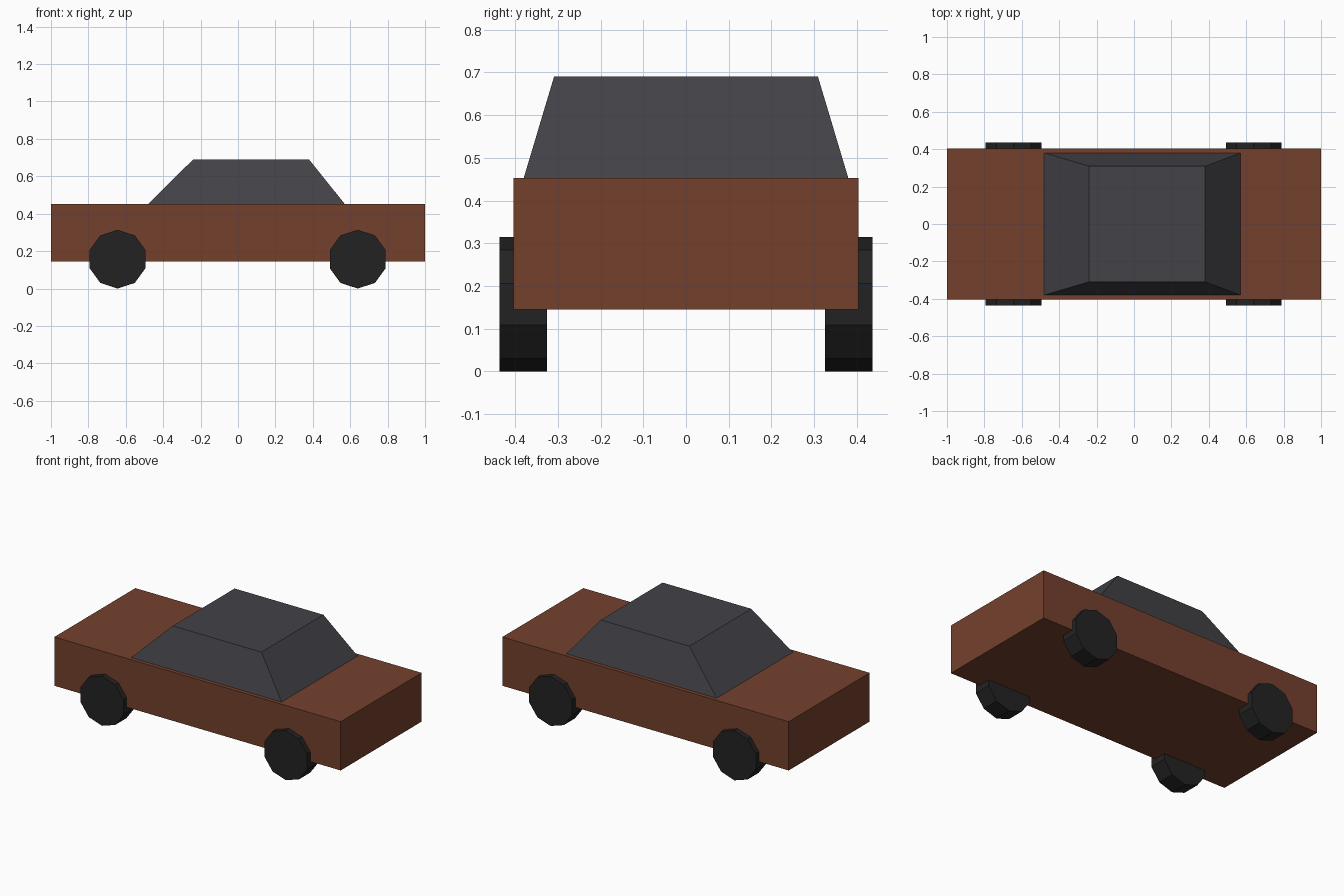
import bpy
import bmesh
from math import pi
from mathutils import Matrix

default = bpy.data.objects.get("Cube")
if default:
    bpy.data.objects.remove(default, do_unlink=True)


def material(name, color):
    mat = bpy.data.materials.new(name)
    mat.use_nodes = True
    mat.diffuse_color = color
    mat.node_tree.nodes["Principled BSDF"].inputs["Base Color"].default_value = color
    return mat


def finish(name, bm, mat):
    bmesh.ops.recalc_face_normals(bm, faces=bm.faces)
    mesh = bpy.data.meshes.new(name)
    bm.to_mesh(mesh)
    bm.free()
    mesh.materials.append(mat)
    obj = bpy.data.objects.new(name, mesh)
    bpy.context.collection.objects.link(obj)
    return obj


def tapered_box(name, base, roof, z0, z1, mat):
    """Box whose base and roof are given as (x min, x max, half width)."""
    bm = bmesh.new()
    bmesh.ops.create_cube(bm, size=2)
    for v in bm.verts:
        x0, x1, half = roof if v.co.z > 0 else base
        v.co = (x1 if v.co.x > 0 else x0,
                half if v.co.y > 0 else -half,
                z1 if v.co.z > 0 else z0)
    return finish(name, bm, mat)


def wheel(name, x, y, mat):
    """Ten-sided wheel with its axle along y and one corner at the top."""
    radius, width = 0.157, 0.112
    bm = bmesh.new()
    bmesh.ops.create_cone(bm, cap_ends=True, segments=10, radius1=radius,
                          radius2=radius, depth=width,
                          matrix=Matrix.Rotation(pi / 2, 4, 'X'))
    # put a corner exactly at the top
    top = max(bm.verts, key=lambda v: v.co.z)
    turn = Matrix.Rotation(-Matrix.Identity(3).col[2].angle((top.co.x, 0, top.co.z))
                           * (1 if top.co.x > 0 else -1), 4, 'Y')
    bmesh.ops.transform(bm, matrix=turn, verts=bm.verts)
    obj = finish(name, bm, mat)
    obj.location = (x, y, radius)
    return obj


paint = material("brown paint", (0.175, 0.053, 0.027, 1))
glass = material("dark grey cabin", (0.056, 0.055, 0.064, 1))
rubber = material("black rubber", (0.0165, 0.0165, 0.0165, 1))

# Body and cabin
tapered_box("body", (-1, 1, 0.404), (-1, 1, 0.404), 0.145, 0.453, paint)
tapered_box("cabin", (-0.48, 0.57, 0.38), (-0.24, 0.38, 0.309), 0.453, 0.69, glass)

# Wheels
for end, x in (("left", 0.64), ("right", -0.644)):
    for side, y in (("front", -0.381), ("back", 0.381)):
        wheel(f"{side}_{end}_wheel", x, y, rubber)
